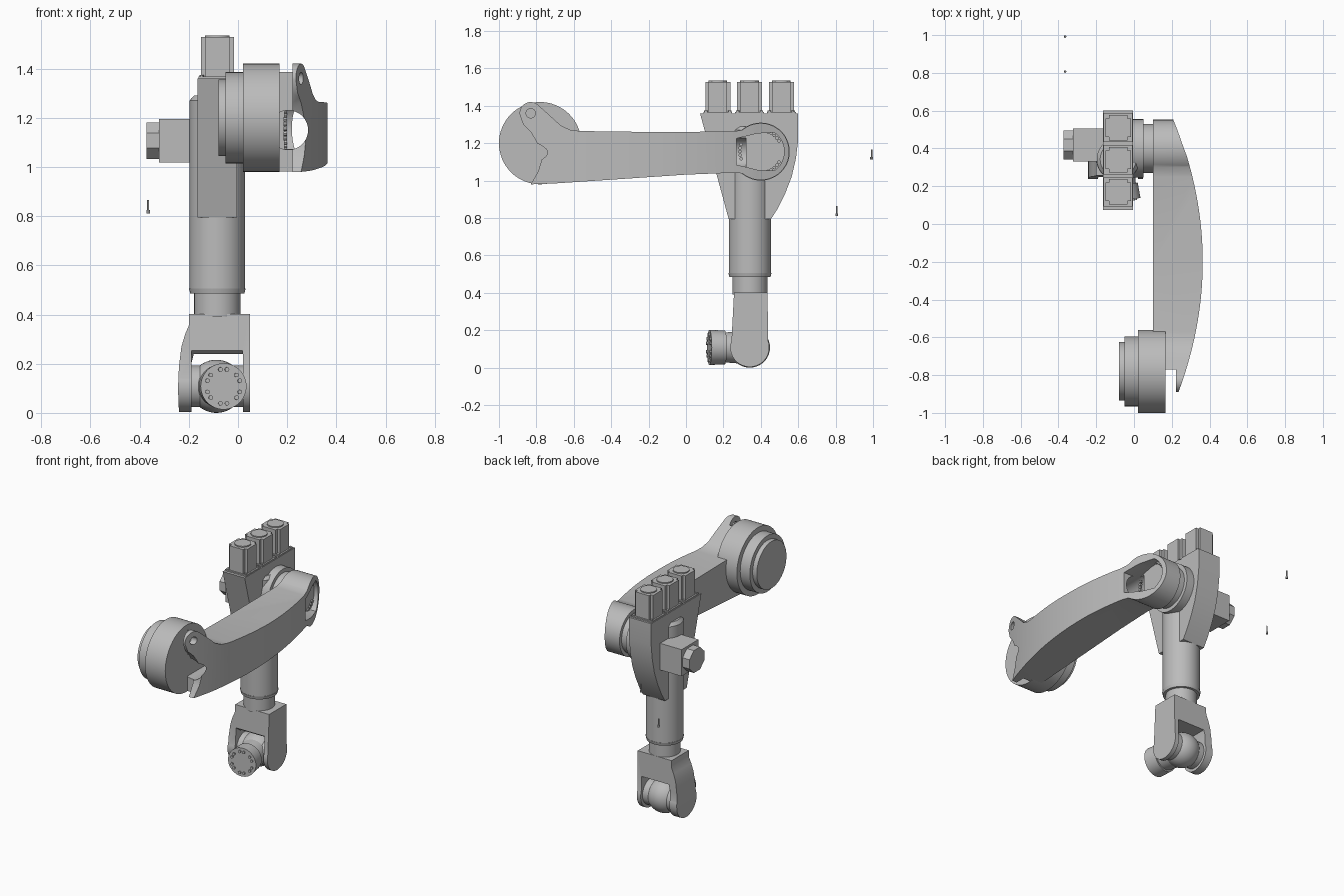
import bpy, bmesh
from math import sin, cos, pi, radians
from mathutils import Vector, Matrix

if "Cube" in bpy.data.objects:
    bpy.data.objects.remove(bpy.data.objects["Cube"])

grey = bpy.data.materials.new("plain grey")
grey.use_nodes = True
grey.diffuse_color = (0.5, 0.5, 0.5, 1)
grey.node_tree.nodes["Principled BSDF"].inputs["Base Color"].default_value = (0.5, 0.5, 0.5, 1)


def finish(name, bm):
    bmesh.ops.recalc_face_normals(bm, faces=bm.faces)
    mesh = bpy.data.meshes.new(name)
    bm.to_mesh(mesh)
    bm.free()
    mesh.materials.append(grey)
    ob = bpy.data.objects.new(name, mesh)
    bpy.context.collection.objects.link(ob)
    return ob


def prism(name, pts, axis, lo, hi):
    """Extrude a 2D outline along one axis."""
    place = {"x": lambda a, b, t: (t, a, b), "y": lambda a, b, t: (a, t, b),
             "z": lambda a, b, t: (a, b, t)}[axis]
    bm = bmesh.new()
    face = bm.faces.new([bm.verts.new(place(a, b, lo)) for a, b in pts])
    new = bmesh.ops.extrude_face_region(bm, geom=[face])["geom"]
    shift = Vector(place(0, 0, hi - lo))
    bmesh.ops.translate(bm, vec=shift, verts=[v for v in new if isinstance(v, bmesh.types.BMVert)])
    return finish(name, bm)


def rod(name, start, end, r, r_end=None, sides=48):
    """Cylinder or cone between two points."""
    start, end = Vector(start), Vector(end)
    d = end - start
    m = Matrix.Translation((start + end) / 2) @ d.to_track_quat("Z", "Y").to_matrix().to_4x4()
    bm = bmesh.new()
    bmesh.ops.create_cone(bm, cap_ends=True, segments=sides, radius1=r,
                          radius2=r if r_end is None else r_end, depth=d.length, matrix=m)
    return finish(name, bm)


def box(name, lo, hi):
    return prism(name, [(lo[0], lo[1]), (hi[0], lo[1]), (hi[0], hi[1]), (lo[0], hi[1])], "z", lo[2], hi[2])


def arc(cx, cy, r, a0, a1, n=16):
    return [(cx + r * cos(radians(a0 + (a1 - a0) * i / n)),
             cy + r * sin(radians(a0 + (a1 - a0) * i / n))) for i in range(n + 1)]


def combine(ob, tool, op="DIFFERENCE"):
    """Apply a boolean and discard the tool."""
    mod = ob.modifiers.new("cut", "BOOLEAN")
    mod.operation, mod.object, mod.solver = op, tool, "EXACT"
    bpy.context.view_layer.update()
    ob.data = bpy.data.meshes.new_from_object(ob.evaluated_get(bpy.context.evaluated_depsgraph_get()))
    ob.modifiers.clear()
    bpy.data.objects.remove(tool)


# Shoulder drum, three steps along x
SY, SZ = -0.78, 1.2
for part, x0, x1, r in (("cap", -0.08, -0.05, 0.155), ("ring", -0.05, 0.02, 0.185), ("drum", 0.02, 0.168, 0.22)):
    rod("shoulder_" + part, (x0, SY, SZ), (x1, SY, SZ), r, sides=64)

# Upper arm: side outline intersected with bowed plan outline
EY, EZ = 0.4, 1.155
side = arc(EY, EZ, 0.152, -130, 130, 40)
side += [(0.25, 1.262), (-0.2, 1.26), (-0.57, 1.265), (-0.62, 1.272), (-0.67, 1.295), (-0.73, 1.35)]
side += arc(-0.83, 1.36, 0.06, 40, 185, 12)
side += [(-0.87, 1.3), (-0.83, 1.26), (-0.8, 1.21), (-0.78, 1.15), (-0.775, 1.1), (-0.79, 1.05), (-0.83, 0.98)]
side += [(-0.7, 0.985), (-0.4, 1.005), (0, 1.032), (0.25, 1.042)]
arm = prism("upper_arm", side, "x", 0.1, 0.5)
bow = [(0.364 - 0.27 * (y + 0.2) ** 2 - 0.003 * (y > 0.4), y) for y in [0.6 - 1.55 * i / 32 for i in range(33)]]
combine(arm, prism("plan", [(0.05, 0.6)] + bow + [(0.05, -0.95)], "z", 0.8, 1.6), "INTERSECT")
# Hinge slot, pin hole, hollow core and elbow pocket
combine(arm, box("slot", (0.05, -1, 0.9), (0.222, -0.77, 1.5)))
combine(arm, rod("pin", (0.05, -0.83, 1.36), (0.5, -0.83, 1.36), 0.025, sides=24))
combine(arm, rod("core", (0.205, -1, 1.15), (0.205, 0.32, 1.15), 0.08))
pocket = arc(EY, EZ, 0.125, -55, 55, 20) + [(0.38, 1.252), (0.27, 1.225), (0.27, 1.085), (0.38, 1.058)]
combine(arm, prism("pocket", pocket, "x", 0.19, 0.5))

# Inner hinge lug beside the drum
lug = rod("hinge_lug", (0.1, -0.8, 1.34), (0.168, -0.8, 1.34), 0.045, sides=32)

# Elbow collars and bolts
rod("elbow_collar", (0.05, EY, EZ), (0.1, EY, EZ), 0.13)
rod("elbow_ring", (-0.02, EY, EZ), (0.05, EY, EZ), 0.155)
for middle in (180, 50, -50):
    for step in range(-2, 3):
        a = radians(middle + step * 10)
        y, z = EY + 0.112 * cos(a), EZ + 0.112 * sin(a)
        rod("elbow_bolt", (0.185, y, z), (0.2, y, z), 0.009, sides=12)

# Forearm housing
CX, CY = -0.084, 0.342
body = [(0.075, 1.36), (0.6, 1.36), (0.6, 1.22), (0.588, 1.12), (0.565, 1.02),
        (0.53, 0.93), (0.49, 0.85), (0.455, 0.795), (0.228, 0.795)]
prism("forearm_housing", body, "x", -0.165, -0.004)

# Forearm tube, collar and wrist tube
for part, z0, z1, r, r1 in (("tube", 0.505, 1.27, 0.113, 0.113), ("tube_top", 1.27, 1.29, 0.113, 0.095),
                            ("collar", 0.485, 0.505, 0.11, 0.115), ("wrist_tube", 0.39, 0.485, 0.094, 0.094)):
    rod("forearm_" + part, (CX, CY, z0), (CX, CY, z1), r, r1, 64)


def notched(cx, cy, h, n):
    """Square outline with notched corners."""
    quarter = [(h, -h + n), (h, h - n), (h - n, h - n)]
    out = []
    for a, b in ((1, 0), (0, 1), (-1, 0), (0, -1)):
        out += [(cx + p * a - q * b, cy + p * b + q * a) for p, q in quarter]
    return out


# Three upright motors
for y in (0.17, 0.34, 0.51):
    prism("motor", notched(CX, y, 0.067, 0.018), "z", 1.36, 1.528)
    rod("motor_cap", (CX, y, 1.525), (CX, y, 1.535), 0.05, sides=32)
    box("motor_flange", (CX - 0.077, y - 0.077, 1.355), (CX + 0.077, y + 0.077, 1.368))
    for i in (-1, 1):
        for j in (-1, 1):
            p, q = CX + i * 0.064, y + j * 0.064
            rod("flange_screw", (p, q, 1.365), (p, q, 1.374), 0.009, sides=12)

# Side motor
MY, MZ = 0.418, 1.107
box("side_gearbox", (-0.322, MY - 0.088, MZ - 0.088), (-0.15, MY + 0.088, MZ + 0.088))
octagon = [(MY + 0.084 * cos(pi / 8 + i * pi / 4), MZ + 0.08 * sin(pi / 8 + i * pi / 4)) for i in range(8)]
prism("side_motor", octagon, "x", -0.373, -0.32)

# Wrist fork: front outline intersected with rounded side outline
WY, WZ = 0.341, 0.108
front = [(-0.2, 0.402), (0.048, 0.402), (0.048, 0), (0.02, 0), (0.02, 0.24), (-0.18, 0.24), (-0.19, 0.2), (-0.19, 0),
         (-0.24, 0), (-0.244, 0.1), (-0.24, 0.19), (-0.23, 0.27), (-0.215, 0.32), (-0.2, 0.355)]
fork = prism("wrist_fork", front, "y", 0, 0.7)
combine(fork, prism("fork_side", arc(WY, WZ, 0.104, -200, 20, 40) + [(0.435, 0.5), (0.262, 0.5)], "x", -0.4, 0.3),
        "INTERSECT")
combine(fork, prism("chamfer", [(0.2, 0.2), (0.32, 0.2), (0.2, 0.29)], "x", -0.189, 0.019))

# Wrist ball, neck, flange and bolts
bm = bmesh.new()
bmesh.ops.create_uvsphere(bm, u_segments=40, v_segments=24, radius=0.108,
                          matrix=Matrix.Translation((-0.088, WY, WZ)) @ Matrix.Rotation(pi / 2, 4, "Y"))
finish("wrist_ball", bm)
hub = Vector((-0.088, WY, WZ))
out = Vector((0.03, -0.22, 0)).normalized()
across = out.cross(Vector((0, 0, 1)))
rod("wrist_axle", (-0.21, WY, WZ), (0.03, WY, WZ), 0.085)
rod("wrist_neck", hub, hub + out * 0.16, 0.09, 0.078)
rod("wrist_flange", hub + out * 0.135, hub + out * 0.218, 0.09, 0.094)
for i in range(6):
    for turn in (-11, 11):
        a = radians(30 + 60 * i + turn)
        p = hub + out * 0.214 + across * 0.07 * cos(a) + Vector((0, 0, 0.07 * sin(a)))
        rod("flange_bolt", p, p + out * 0.012, 0.009, sides=12)

# Two loose screws
for y, z in ((0.807, 0.81), (0.992, 1.112)):
    rod("screw_shank", (-0.365, y, z + 0.012), (-0.365, y, z + 0.055), 0.004, sides=12)
    rod("screw_head", (-0.365, y, z), (-0.365, y, z + 0.014), 0.007, sides=12)

# Smooth the rounded parts, keeping edges sharp
bpy.ops.object.select_all(action="DESELECT")
for ob in bpy.context.scene.objects:
    if ob.type == "MESH":
        ob.select_set(True)
        bpy.context.view_layer.objects.active = ob
bpy.ops.object.shade_smooth_by_angle(angle=radians(30))
